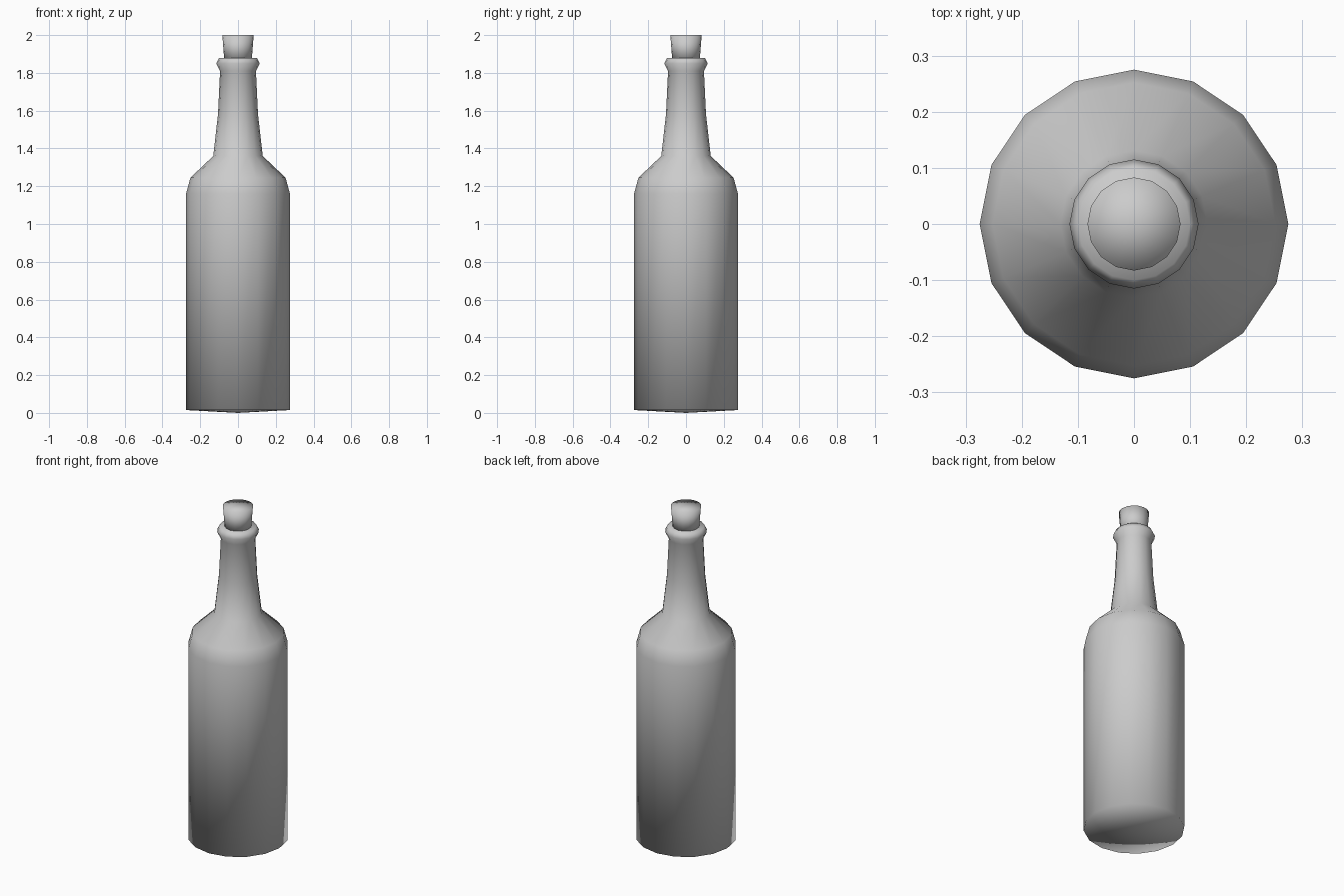
import bpy
import bmesh
from math import cos, sin, tau

cube = bpy.data.objects.get("Cube")
if cube:
    bpy.data.objects.remove(cube, do_unlink=True)

SIDES = 16

# Single flat grey
grey = bpy.data.materials.new("plain_grey")
grey.use_nodes = True
colour = (0.6, 0.6, 0.6, 1)
grey.diffuse_color = colour
grey.node_tree.nodes["Principled BSDF"].inputs["Base Color"].default_value = colour


def lathe(name, profile):
    """Revolve (radius, height) points about z; radius 0 closes to a pole."""
    bm = bmesh.new()
    rings = []
    for r, z in profile:
        count = SIDES if r else 1
        rings.append([bm.verts.new((r * cos(tau * i / SIDES), r * sin(tau * i / SIDES), z))
                      for i in range(count)])
    for low, high in zip(rings, rings[1:]):
        for i in range(SIDES):
            j = (i + 1) % SIDES
            corners = [low[i % len(low)], low[j % len(low)],
                       high[j % len(high)], high[i % len(high)]]
            bm.faces.new(list(dict.fromkeys(corners)))
    bmesh.ops.recalc_face_normals(bm, faces=bm.faces)
    for face in bm.faces:
        face.smooth = True
    mesh = bpy.data.meshes.new(name)
    bm.to_mesh(mesh)
    bm.free()
    mesh.materials.append(grey)
    obj = bpy.data.objects.new(name, mesh)
    bpy.context.collection.objects.link(obj)
    return obj


# Glass body: base, wall, shoulder, neck, lip
lathe("bottle", [
    (0, 0), (0.275, 0.015), (0.275, 1.16), (0.252, 1.245), (0.131, 1.36),
    (0.106, 1.58), (0.095, 1.81), (0.115, 1.85), (0.1, 1.88), (0, 1.88),
])

# Tapered stopper
lathe("cork", [(0, 1.86), (0.072, 1.86), (0.083, 2), (0, 2)])
